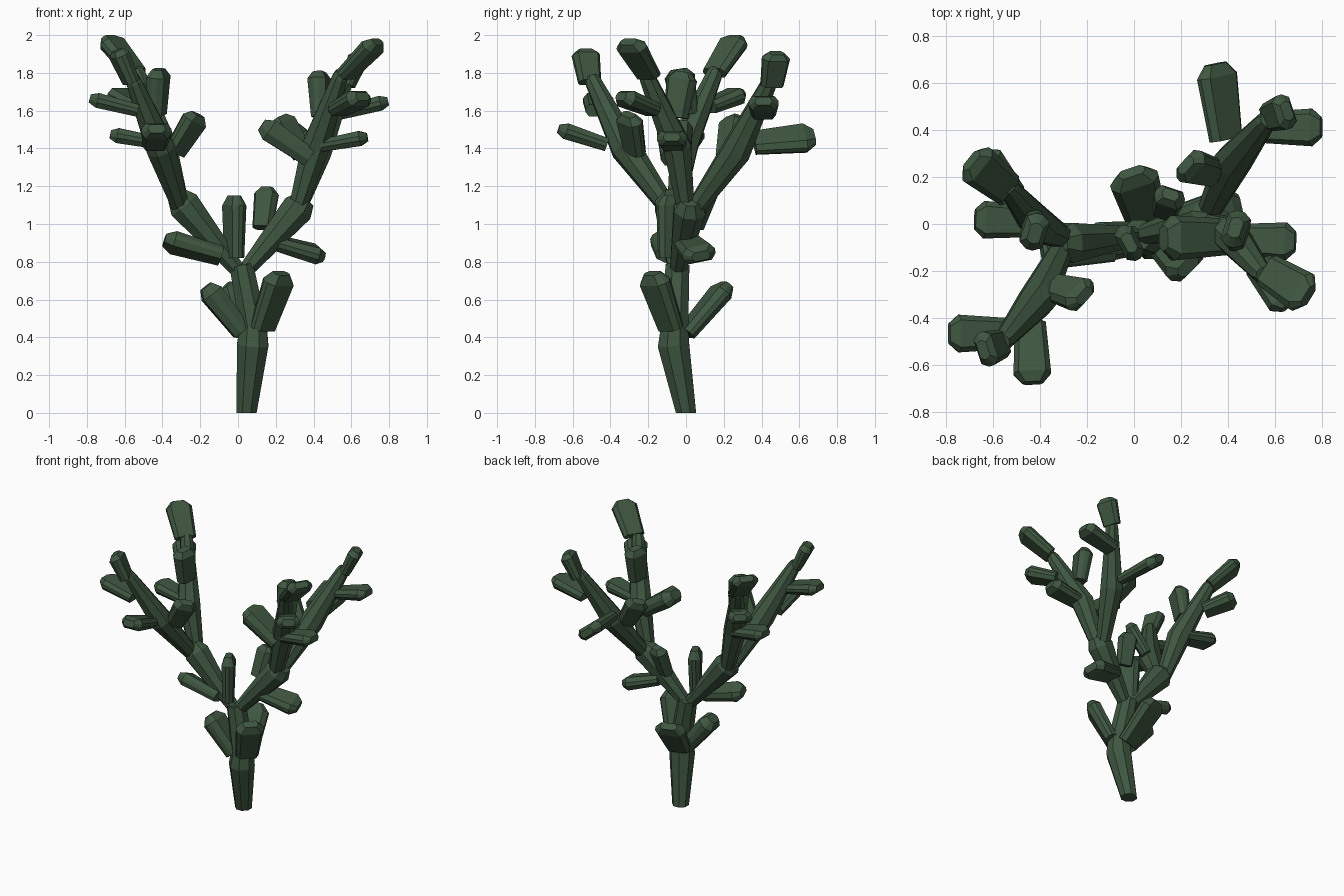
import bpy, bmesh, math
from mathutils import Vector

if "Cube" in bpy.data.objects:
    bpy.data.objects.remove(bpy.data.objects["Cube"])

green = bpy.data.materials.new("cactus_green")
green.diffuse_color = (0.05, 0.095, 0.052, 1)
green.use_nodes = True
green.node_tree.nodes["Principled BSDF"].inputs["Base Color"].default_value = green.diffuse_color


def loft(name, rings):
    """Skin a list of point rings into a closed flat-shaded object."""
    bm = bmesh.new()
    loops = [[bm.verts.new(p) for p in r] for r in rings]
    n = len(loops[0])
    for a, b in zip(loops, loops[1:]):
        for i in range(n):
            bm.faces.new((a[i], a[(i + 1) % n], b[(i + 1) % n], b[i]))
    bm.faces.new(loops[0][::-1])
    bm.faces.new(loops[-1])
    bmesh.ops.recalc_face_normals(bm, faces=bm.faces)
    me = bpy.data.meshes.new(name)
    bm.to_mesh(me)
    bm.free()
    me.materials.append(green)
    ob = bpy.data.objects.new(name, me)
    bpy.context.collection.objects.link(ob)
    return ob


def limb(name, pts):
    """Eight-sided stem through (x, y, z, radius) points."""
    cs = [Vector(p[:3]) for p in pts]
    rings = []
    for i, c in enumerate(cs):
        d = (cs[min(i + 1, len(cs) - 1)] - cs[max(i - 1, 0)]).normalized()
        if i == 0 and c.z == 0:
            d = Vector((0, 0, 1))
        s = d.cross(Vector((0, 1, 0))).normalized()
        t = d.cross(s)
        r = pts[i][3]
        rings.append([c + r * (s * math.cos(a) + t * math.sin(a))
                      for a in [math.pi * (k + 0.5) / 4 for k in range(8)]])
    return loft(name, rings)


# flat cross-section with chamfered edges
SECTION = [(1, .3), (.72, 1), (-.72, 1), (-1, .3), (-1, -.3), (-.72, -1), (.72, -1), (1, -.3)]


def pad(name, base, tip, w=0.15, t=0.085, side=None):
    """Flat cactus pad widening from base, with a chamfered tip."""
    base, tip = Vector(base), Vector(tip)
    d = (tip - base).normalized()
    s = Vector(side) if side else d.cross(Vector((0, 0, 1)))
    s = (s - d * s.dot(d)).normalized()
    n = d.cross(s)
    rings = []
    for f, k in ((0, .82), (.84, 1), (1, .55)):
        c = base.lerp(tip, f)
        rings.append([c + s * (u * w * k / 2) + n * (v * t * k / 2) for u, v in SECTION])
    return loft(name, rings)


# trunk
limb("trunk", [(.045, 0, 0, .058), (.078, -.066, .36, .09), (.08, -.06, .46, .078),
               (.018, -.045, .78, .068)])
# main fork
limb("left_branch", [(.02, -.05, .73, .04), (-.285, -.08, 1.1, .092), (-.325, -.08, 1.15, .06)])
limb("right_branch", [(.02, -.05, .73, .04), (.315, .02, 1.08, .092), (.355, .025, 1.13, .06)])

# pads on the trunk and fork
pad("trunk_pad_front", (.13, -.08, .45), (.23, -.18, .74), .19, .1)
pad("trunk_pad_left", (.02, -.06, .43), (-.17, -.08, .67), .17, .12)
pad("trunk_pad_back", (.06, 0, .42), (-.01, .22, .68), .21, .09, (-1, -.2, .15))
pad("fork_pad_upright", (-.02, -.085, .82), (-.02, -.08, 1.15), .16, .085, (-.45, .85, 0))
pad("fork_pad_back", (.13, .05, .98), (.155, .125, 1.19), .13, .085)
pad("left_branch_pad", (-.09, -.1, .83), (-.39, -.12, .915), .15, .09, (0, 1, -.5))
pad("right_branch_pad", (.2, .01, .9), (.45, .08, .83), .18, .09, (-.41, .91, .25))

# upper limbs and pads, repeated by half a turn around the trunk
LIMBS = {
    "outer_limb": [(-.29, -.07, 1.05, .045), (-.41, -.32, 1.4, .082), (-.55, -.49, 1.75, .045),
                   (-.56, -.5, 1.78, .035)],
    "inner_limb": [(-.29, -.06, 1.05, .045), (-.40, -.01, 1.42, .08), (-.53, .15, 1.79, .045),
                   (-.54, .16, 1.82, .035)],
}
PADS = {
    "outer_tip_pad": ((-.565, -.51, 1.75), (-.64, -.535, 1.92), .15, .085),
    "outer_front_pad": ((-.44, -.42, 1.42), (-.43, -.675, 1.505), .16, .085),
    "outer_side_pad": ((-.53, -.465, 1.6), (-.785, -.465, 1.665), .16, .08),
    "outer_inward_pad": ((-.335, -.27, 1.38), (-.21, -.305, 1.58), .16, .085, (.6, .7, -.3)),
    "inner_tip_pad": ((-.54, .15, 1.8), (-.69, .27, 1.985), .18, .08),
    "inner_side_pad": ((-.43, .01, 1.43), (-.675, .02, 1.475), .16, .08),
    "inner_upright_pad": ((-.43, .0, 1.58), (-.42, -.04, 1.82), .16, .1, (.3, 1, 0)),
    "inner_back_pad": ((-.52, .12, 1.62), (-.65, .29, 1.69), .16, .085),
}


def turned(p):
    return (.01 - p[0], -.055 - p[1], p[2] - .015) + tuple(p[3:])


for name, pts in LIMBS.items():
    limb("left_" + name, pts)
    limb("right_" + name, [turned(p) for p in pts])
for name, (b, tip, *rest) in PADS.items():
    pad("left_" + name, b, tip, *rest)
    b, tip = turned(b), turned(tip)
    if name == "outer_front_pad":
        # the right one leans inward and is rolled
        b, tip, rest = (.39, .36, 1.43), (.345, .68, 1.46), [.2, .085, (.75, 0, -.6)]
    elif name == "inner_tip_pad":
        b, tip = (.57, -.2, 1.79), (.74, -.305, 1.965)
    elif len(rest) == 3:
        rest[2] = (-rest[2][0], -rest[2][1], rest[2][2])
    pad("right_" + name, b, tip, *rest)

# large inward pad found only on the right
pad("right_inner_inward_pad", (.38, -.055, 1.35), (.125, -.06, 1.525), .19, .12)
